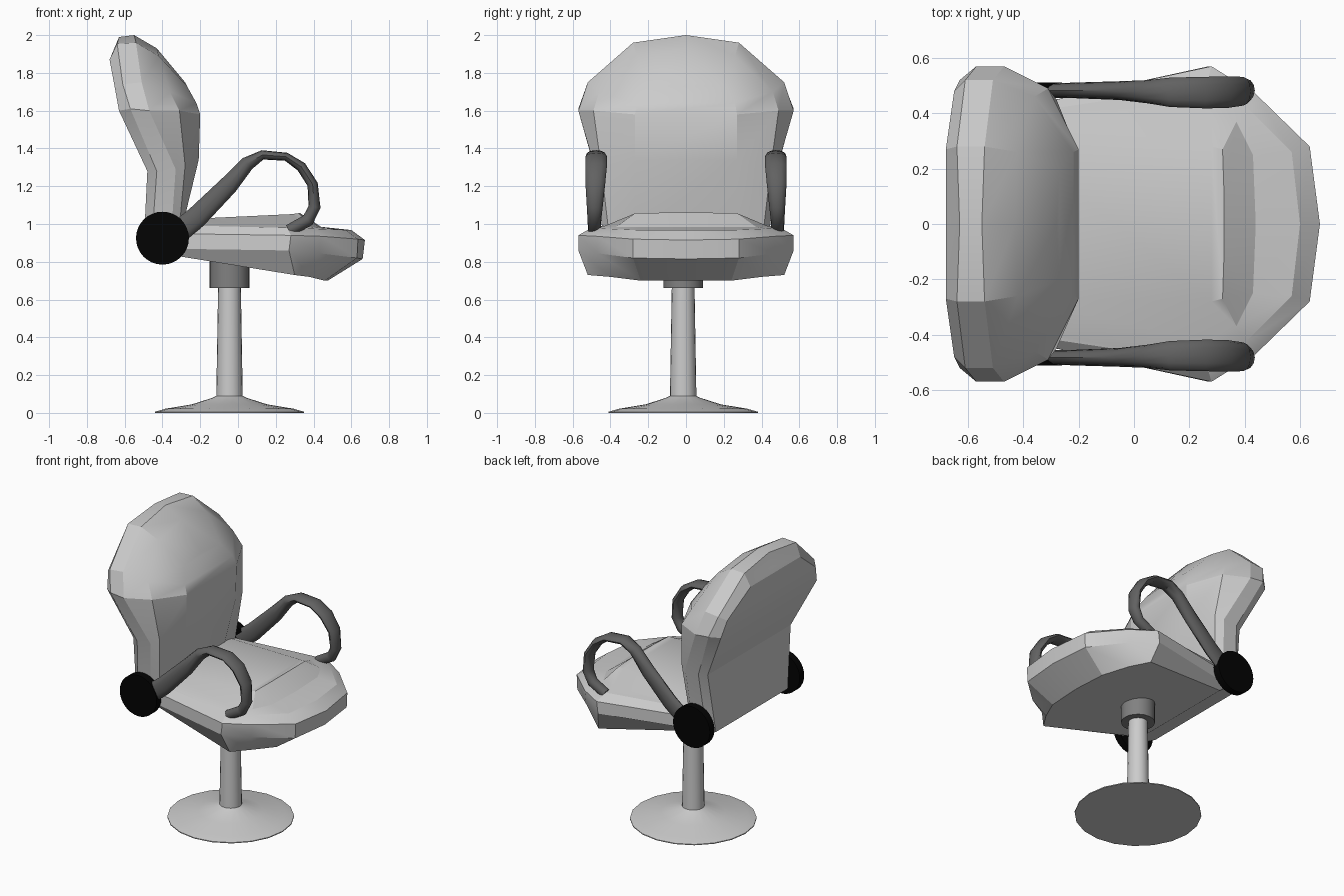
import bpy, bmesh, math
from mathutils import Vector


def material(name, v):
    m = bpy.data.materials.new(name)
    m.diffuse_color = (v, v, v, 1)
    return m


def finish(bm, name, mat=None, angle=30):
    bmesh.ops.remove_doubles(bm, verts=bm.verts, dist=1e-5)
    bmesh.ops.recalc_face_normals(bm, faces=bm.faces)
    me = bpy.data.meshes.new(name)
    bm.to_mesh(me)
    bm.free()
    ob = bpy.data.objects.new(name, me)
    bpy.context.collection.objects.link(ob)
    if mat:
        me.materials.append(mat)
    bpy.ops.object.select_all(action='DESELECT')
    ob.select_set(True)
    bpy.context.view_layer.objects.active = ob
    bpy.ops.object.shade_smooth_by_angle(angle=math.radians(angle))
    return ob


def bridge(bm, loops):
    for a, b in zip(loops, loops[1:]):
        n = len(a)
        for i in range(n):
            bm.faces.new((a[i], a[(i + 1) % n], b[(i + 1) % n], b[i]))


def cushion(name, rings):
    """Loft half outlines (x, y, z), first and last point on y = 0, mirrored in y."""
    bm = bmesh.new()
    loops = []
    for half in rings:
        pts = half + [(x, -y, z) for x, y, z in half[-2:0:-1]]
        loops.append([bm.verts.new(p) for p in pts])
    bridge(bm, loops)
    for lp in (loops[0], loops[-1]):
        n, h = len(lp), len(lp) // 2
        for i in range(h):
            f = [lp[i], lp[i + 1], lp[(n - i - 1) % n], lp[(n - i) % n]]
            bm.faces.new(list(dict.fromkeys(f)))
    return finish(bm, name, None, 24)


def lathe(name, profile, centre, sides, mat=None):
    bm = bmesh.new()
    loops = [[bm.verts.new((centre[0] + r * math.cos(2 * math.pi * i / sides),
                            centre[1] + r * math.sin(2 * math.pi * i / sides), z))
              for i in range(sides)] for r, z in profile]
    bridge(bm, loops)
    bm.faces.new(loops[0])
    bm.faces.new(loops[-1])
    return finish(bm, name, mat, 35)


def arm(name, path, side, mat, sides=12):
    """Sweep an ellipse along (x, y, z, in-plane half thickness, half width)."""
    bm = bmesh.new()
    P = [Vector((x, side * y, z)) for x, y, z, _, _ in path]
    loops = []
    for k, (_, _, _, hp, hy) in enumerate(path):
        t = P[min(k + 1, len(P) - 1)] - P[max(k - 1, 0)]
        n = Vector((-t.z, 0, t.x)).normalized()
        loops.append([bm.verts.new(P[k] + n * hp * math.cos(a) + Vector((0, hy * math.sin(a), 0)))
                      for a in (2 * math.pi * i / sides for i in range(sides))])
    bridge(bm, loops)
    bm.faces.new(loops[0])
    bm.faces.new(loops[-1])
    return finish(bm, name, mat, 40)


dark = material("dark_grey", 0.12)
mid = material("mid_grey", 0.22)
black = material("black", 0.001)

# Pedestal: flared foot with column, and the collar under the seat
AXIS = (-0.045, -0.015)
lathe("pedestal", [(0.395, 0), (0.395, 0.006), (0.34, 0.022), (0.2, 0.045), (0.09, 0.08),
                   (0.07, 0.09), (0.06, 0.68)], AXIS, 20)
lathe("collar", [(0.105, 0.66), (0.105, 0.83)], AXIS, 20, mid)

# Seat cushion: bottom, lower rim, upper rim, top edge, crown foot, crown
cushion("seat", [
    [(-0.38, 0, 0.84), (-0.38, 0.38, 0.84), (0.30, 0.52, 0.73), (0.38, 0.40, 0.72),
     (0.46, 0.24, 0.70), (0.475, 0, 0.70)],
    [(-0.42, 0, 0.87), (-0.42, 0.42, 0.87), (0.27, 0.57, 0.86), (0.43, 0.47, 0.845),
     (0.63, 0.28, 0.82), (0.66, 0, 0.815)],
    [(-0.42, 0, 0.95), (-0.42, 0.42, 0.95), (0.28, 0.57, 0.94), (0.44, 0.47, 0.935),
     (0.635, 0.28, 0.92), (0.672, 0, 0.915)],
    [(-0.41, 0, 0.995), (-0.41, 0.40, 0.995), (0.26, 0.50, 0.98), (0.40, 0.43, 0.975),
     (0.57, 0.26, 0.968), (0.60, 0, 0.968)],
    [(-0.405, 0, 1.0), (-0.405, 0.38, 1.0), (0.26, 0.43, 0.99), (0.37, 0.37, 0.985),
     (0.43, 0.25, 0.985), (0.44, 0, 0.985)],
    [(-0.40, 0, 1.02), (-0.40, 0.27, 1.02), (0.28, 0.28, 1.052), (0.32, 0.27, 1.057),
     (0.325, 0.12, 1.06), (0.325, 0, 1.06)],
])

# Backrest: rear face, rear rim, front rim, front edge, crown
cushion("backrest", [
    [(-0.665, 0, 1.90), (-0.68, 0.27, 1.87), (-0.65, 0.48, 1.71), (-0.63, 0.52, 1.60),
     (-0.48, 0.45, 1.28), (-0.50, 0.39, 0.87), (-0.50, 0, 0.87)],
    [(-0.63, 0, 1.99), (-0.64, 0.28, 1.955), (-0.61, 0.52, 1.74), (-0.57, 0.57, 1.61),
     (-0.43, 0.48, 1.28), (-0.46, 0.43, 0.86), (-0.46, 0, 0.86)],
    [(-0.55, 0, 2.0), (-0.54, 0.28, 1.96), (-0.51, 0.52, 1.75), (-0.47, 0.57, 1.60),
     (-0.33, 0.48, 1.29), (-0.36, 0.43, 0.86), (-0.36, 0, 0.86)],
    [(-0.43, 0, 1.93), (-0.42, 0.26, 1.89), (-0.36, 0.46, 1.70), (-0.31, 0.49, 1.60),
     (-0.28, 0.45, 1.31), (-0.32, 0.40, 0.88), (-0.32, 0, 0.88)],
    [(-0.28, 0, 1.75), (-0.27, 0.20, 1.73), (-0.22, 0.26, 1.64), (-0.20, 0.27, 1.58),
     (-0.208, 0.27, 1.34), (-0.31, 0.27, 0.95), (-0.31, 0, 0.95)],
])

# Looped armrests and the round pivots they start from
PATH = [(-0.32, 0.482, 0.955, 0.06, 0.025), (-0.22, 0.483, 1.035, 0.058, 0.028),
        (-0.05, 0.482, 1.205, 0.05, 0.034), (0.05, 0.478, 1.32, 0.038, 0.042),
        (0.13, 0.476, 1.366, 0.025, 0.053), (0.255, 0.475, 1.356, 0.022, 0.057),
        (0.335, 0.476, 1.303, 0.027, 0.057), (0.395, 0.48, 1.21, 0.028, 0.052),
        (0.405, 0.483, 1.09, 0.032, 0.042), (0.37, 0.485, 1.02, 0.034, 0.036),
        (0.27, 0.485, 0.965, 0.032, 0.034)]
for side, label in ((1, "left"), (-1, "right")):
    arm(label + "_armrest", PATH, side, dark)
    hub = lathe(label + "_pivot", [(0.14, -0.025), (0.14, 0.025)], (0, 0), 32, black)
    hub.rotation_euler.x = math.pi / 2
    hub.location = (-0.40, side * 0.487, 0.925)
